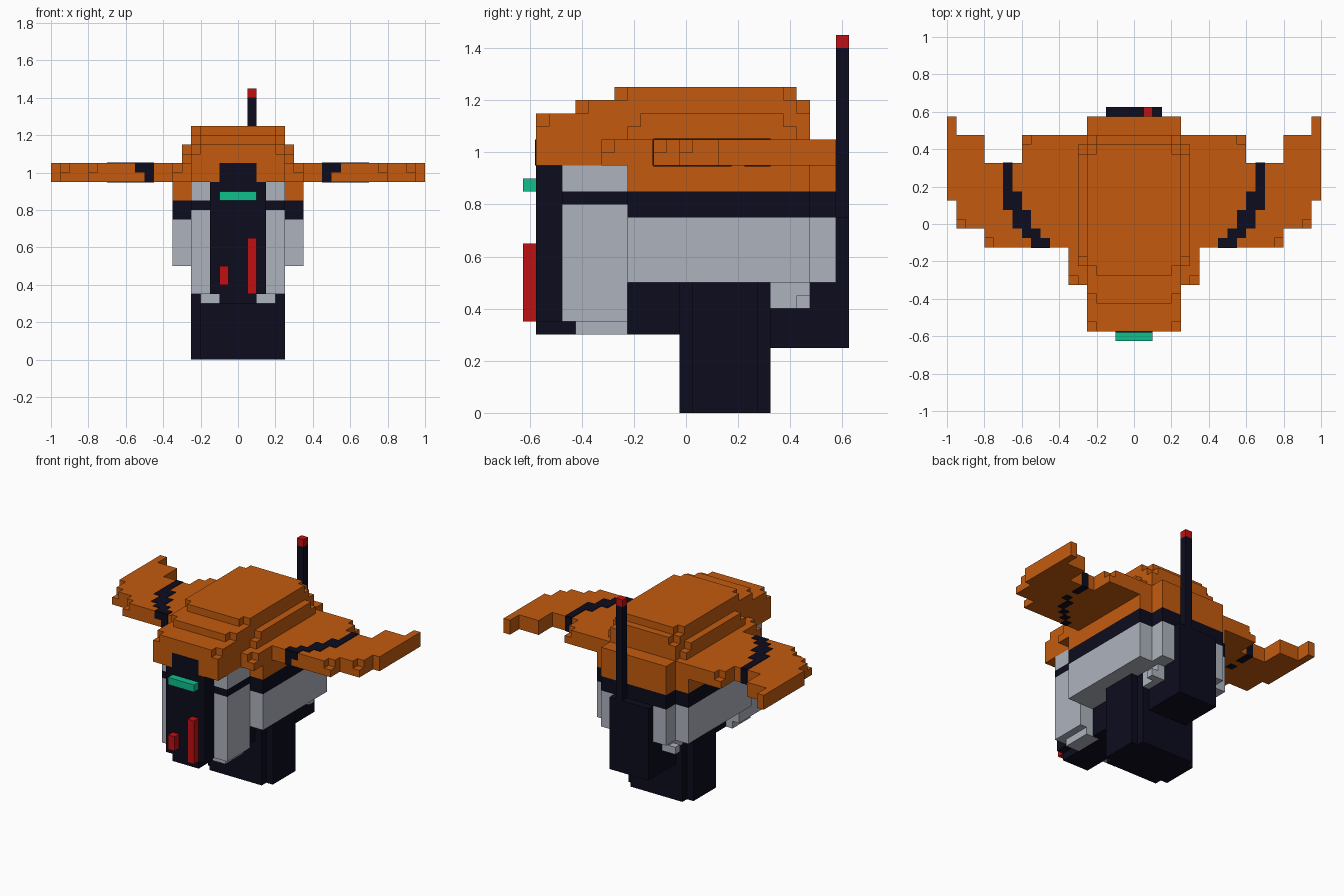
import bpy, bmesh
from mathutils import Matrix, Vector

cube = bpy.data.objects.get("Cube")
if cube:
    bpy.data.objects.remove(cube, do_unlink=True)


def material(name, rgb):
    m = bpy.data.materials.new(name)
    m.use_nodes = True
    m.diffuse_color = (*rgb, 1)
    bsdf = next(n for n in m.node_tree.nodes if n.type == 'BSDF_PRINCIPLED')
    bsdf.inputs["Base Color"].default_value = (*rgb, 1)
    bsdf.inputs["Roughness"].default_value = 0.9
    return m


ORANGE = material("orange", (0.55, 0.105, 0.0045))
GRAY = material("light gray", (0.42, 0.45, 0.51))
DARK = material("dark navy", (0.0037, 0.0037, 0.013))
RED = material("red", (0.53, 0.005, 0.006))
TEAL = material("teal", (0.005, 0.52, 0.26))
STEP = 0.05  # size of one block


def finish(name, bm, mat):
    bmesh.ops.recalc_face_normals(bm, faces=bm.faces)
    me = bpy.data.meshes.new(name)
    bm.to_mesh(me)
    bm.free()
    me.materials.append(mat)
    ob = bpy.data.objects.new(name, me)
    bpy.context.collection.objects.link(ob)
    return ob


def boxes(name, mat, *spans, mirror=False):
    """One object from boxes given as (x0, x1, y0, y1, z0, z1)."""
    bm = bmesh.new()
    for x0, x1, y0, y1, z0, z1 in spans:
        pairs = [(x0, x1), (-x1, -x0)] if mirror else [(x0, x1)]
        for a, b in pairs:
            centre = Vector(((a + b) / 2, (y0 + y1) / 2, (z0 + z1) / 2))
            scale = Matrix.Diagonal((b - a, y1 - y0, z1 - z0, 1))
            bmesh.ops.create_cube(bm, size=1, matrix=Matrix.Translation(centre) @ scale)
    return finish(name, bm, mat)


def notched(points, corners):
    """Cut one block out of the chosen corners of a half outline."""
    out = []
    for i, p in enumerate(points):
        if i not in corners:
            out.append(p)
            continue
        v = Vector(p)
        a = (Vector(points[i - 1]) - v).normalized() * STEP
        b = (Vector(points[i + 1]) - v).normalized() * STEP
        out += [tuple(v + a), tuple(v + a + b), tuple(v + b)]
    return out


def slab(name, mat, half, z0, z1, corners=()):
    """Extrude a mirrored half outline; its top layer has notched corners."""
    bm = bmesh.new()
    layers = [(notched(half, corners), z1 - STEP, z1)]
    if z1 - z0 > STEP + 0.001:
        layers.append((half, z0, z1 - STEP))
    for pts, lo, hi in layers:
        # the half outline starts and ends on the centre line
        full = pts + [(-x, y) for x, y in reversed(pts[1:-1])]
        face = bm.faces.new([bm.verts.new((x, y, lo)) for x, y in full])
        ext = bmesh.ops.extrude_face_region(bm, geom=[face], use_keep_orig=True)
        verts = [g for g in ext["geom"] if isinstance(g, bmesh.types.BMVert)]
        bmesh.ops.translate(bm, verts=verts, vec=(0, 0, hi - lo))
    return finish(name, bm, mat)


def rect(x, y0, y1):
    return [(0, y0), (x, y0), (x, y1), (0, y1)]


# Roof brim with both wings
brim = [(0, -.575), (.25, -.575), (.25, -.325), (.35, -.325), (.35, -.125),
        (.8, -.125), (.8, -.025), (.95, -.025), (.95, .125), (1, .125),
        (1, .575), (.95, .575), (.95, .475), (.8, .475), (.8, .325),
        (.6, .325), (.6, .475), (.25, .475), (.25, .575), (0, .575)]
slab("brim_and_wings", ORANGE, brim, .95, 1.05, (3, 5, 7, 16))

# Stepped roof
slab("roof_lower", ORANGE, rect(.25, -.575, .475), 1.05, 1.15, (1,))
slab("roof_sides", ORANGE, rect(.30, -.225, .425), 1.05, 1.15, (1, 2))
slab("roof_middle", ORANGE, rect(.25, -.425, .475), 1.15, 1.20, (1, 2))
slab("roof_top", ORANGE, rect(.25, -.275, .425), 1.20, 1.25, (1, 2))

# Stepped stripes over and under the wings
E = 0.004
columns = [(.65, .075, .325), (.60, -.025, .175), (.55, -.075, .075),
           (.50, -.125, -.025), (.45, -.125, -.075)]
boxes("wing_stripe_top", DARK,
      *[(x, x + STEP, a, b, 1.045, 1.05 + E) for x, a, b in columns], mirror=True)
cells = [(.65, .225, .325), (.65, .125, .175), (.60, .075, .125), (.60, .025, .075),
         (.55, -.025, .025), (.50, -.075, -.025), (.45, -.125, -.075)]
boxes("wing_stripe_bottom", DARK,
      *[(x, x + STEP, a, b, .95 - E, .955) for x, a, b in cells], mirror=True)
boxes("wing_stripe_edges", DARK,
      (.45, .50, -.125 - E, -.12, .95, 1.05),
      (.50, .55, -.125 - E, -.12, 1.0, 1.05),
      (.65, .70, .32, .325 + E, .95, 1.05), mirror=True)

# Side panels, from the top down: orange, dark band, gray
for name, mat, z0, z1 in (("upper_side", ORANGE, .85, .95),
                          ("side_band", DARK, .75, .85),
                          ("side_panel", GRAY, .50, .75)):
    boxes(name, mat, (-.35, .35, -.225, .475, z0, z1),
          (-.25, .25, .475, .575, z0, z1))

# Dark core
boxes("core", DARK, (-.15, .15, -.575, -.225, .35, .95),
      (-.10, .10, -.575, -.225, .30, .35),
      (-.15, .15, -.225, .325, .30, .50),
      (-.15, .15, .325, .575, .25, .50))

# Front fenders with a band across them
boxes("front_fender", GRAY, (.15, .25, -.475, -.225, .35, .80),
      (.10, .20, -.425, -.225, .30, .35),
      (.15, .25, -.475, -.225, .85, .95), mirror=True)
boxes("front_fender_band", DARK, (.15, .25, -.475, -.225, .80, .85), mirror=True)

# Leg block with stepped corners
boxes("leg", DARK, (-.25, .25, .025, .275, 0, .50),
      (-.20, .20, -.025, .325, 0, .50))

# Small rear brackets under the side panels
boxes("rear_bracket", GRAY, (.15, .20, .325, .475, .40, .50),
      (.20, .25, .425, .475, .40, .45), mirror=True)

# Back plate and antenna
boxes("back_plate", DARK, (-.15, .15, .575, .625, .25, .75))
boxes("antenna", DARK, (.05, .10, .575, .625, .75, 1.40))
boxes("antenna_tip", RED, (.05, .10, .575, .625, 1.40, 1.45))

# Front details
boxes("front_window", DARK, (-.10, .10, -.575 - E, -.57, .95, 1.05))
boxes("front_light", TEAL, (-.10, .10, -.625, -.575, .85, .90))
boxes("front_bars", RED, (.05, .10, -.625, -.575, .35, .65),
      (-.10, -.05, -.625, -.575, .40, .50))
